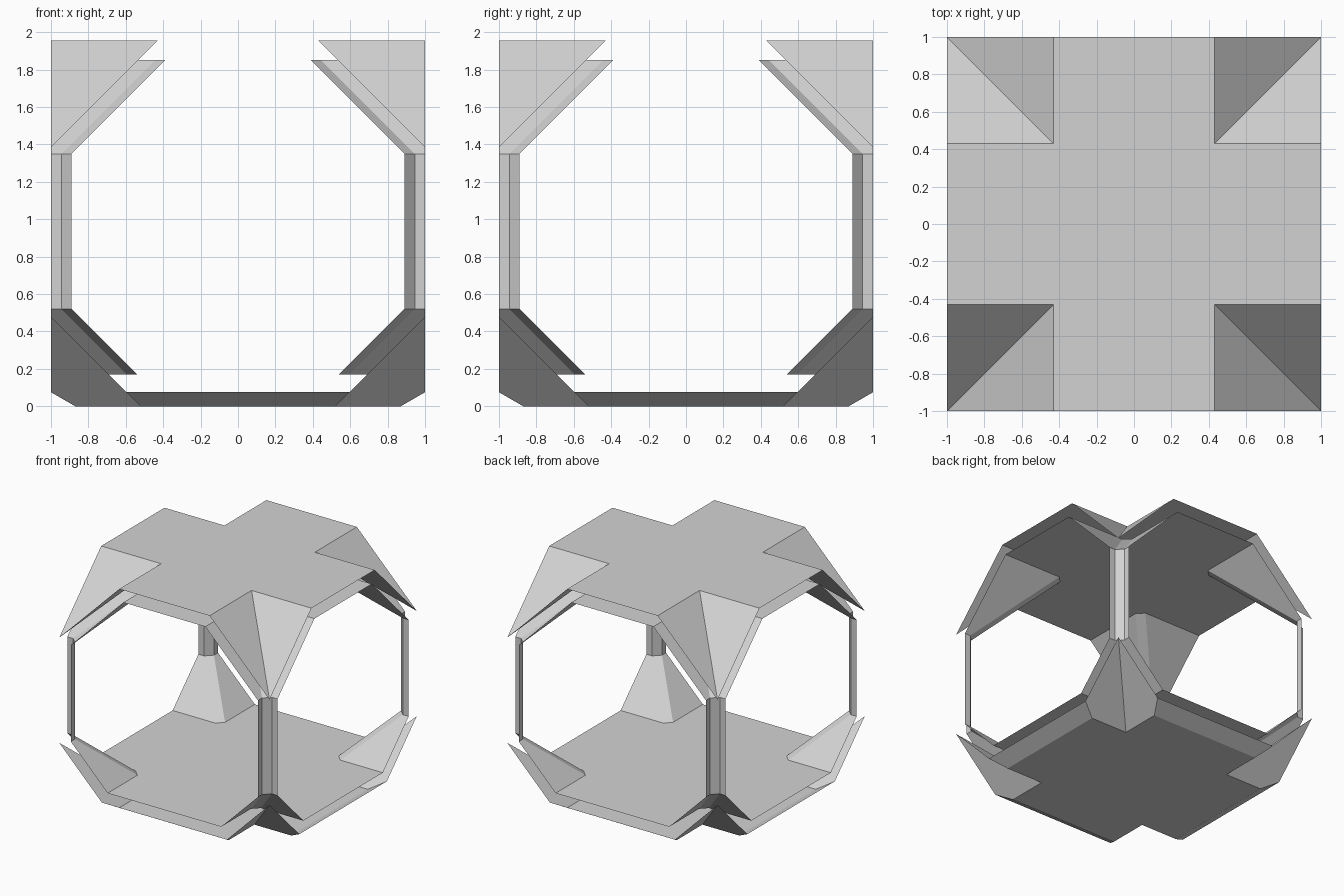
import bpy
import bmesh
from mathutils import Vector

cube = bpy.data.objects.get("Cube")
if cube:
    bpy.data.objects.remove(cube, do_unlink=True)

# One plain grey for every panel
grey = bpy.data.materials.new("light_grey")
grey.use_nodes = True
color = (0.65, 0.65, 0.65, 1)
grey.diffuse_color = color
grey.node_tree.nodes["Principled BSDF"].inputs["Base Color"].default_value = color

# Key sizes
EDGE = 1.0                                 # half width of the frame
ROOF, ROOF_NOTCH = 1.955, 0.43             # outer roof skin
CEIL, CEIL_NOTCH = 1.85, 0.39              # inner roof skin
DECK, DECK_NOTCH = 0.17, 0.54              # inner floor skin
BASE_NOTCH, BASE_EDGE, BEVEL = 0.52, 0.87, 0.075
POST, LOW, HIGH = 0.89, 0.52, 1.35         # post inset, bottom and top
CUT = 0.055                                # chamfer along the inner corners


def swap(poly):
    """Reflect a panel across the diagonal of its quarter."""
    return [(y, x, z) for x, y, z in poly]


def sheet(name, polys, facing):
    """Thin panels for one quarter, mirrored to all four corners."""
    bm = bmesh.new()
    for poly in polys:
        face = bm.faces.new([bm.verts.new(p) for p in poly])
        face.normal_update()
        if face.normal.dot(Vector(facing)) < 0:
            face.normal_flip()
    bmesh.ops.remove_doubles(bm, verts=bm.verts, dist=0.0001)
    mesh = bpy.data.meshes.new(name)
    bm.to_mesh(mesh)
    bm.free()
    mesh.materials.append(grey)
    obj = bpy.data.objects.new(name, mesh)
    bpy.context.collection.objects.link(obj)
    mirror = obj.modifiers.new("four_corners", "MIRROR")
    mirror.use_axis = (True, True, False)
    mirror.merge_threshold = 0.0001


def plate(name, z, edge, notch, cut, up):
    """Flat cross-shaped plate with its corners notched out."""
    outline = [(0, 0), (edge, 0), (edge, notch), (notch + cut, notch)]
    if cut:
        outline.append((notch, notch + cut))
    outline += [(notch, edge), (0, edge)]
    sheet(name, [[(x, y, z) for x, y in outline]], (0, 0, up))


def brace(name, notch, z, post_z, up):
    """Folded sloping corner with a chamfered valley, ending on the post."""
    a, b = notch, notch + CUT
    c, d = POST, POST + CUT
    side = [(c, EDGE, post_z), (c, d, post_z), (a, b, z), (a, EDGE, z)]
    valley = [(c, d, post_z), (d, c, post_z), (b, a, z), (a, b, z)]
    sheet(name, [side, valley, swap(side)], (-1, -1, up))


# Roof: outer plate with folded corners, inner ceiling and its braces
plate("roof", ROOF, EDGE, ROOF_NOTCH, 0, 1)
tip = (EDGE, EDGE, ROOF - EDGE + ROOF_NOTCH)
fold = [(ROOF_NOTCH, ROOF_NOTCH, ROOF), (ROOF_NOTCH, EDGE, ROOF), tip]
sheet("roof_corners", [fold, swap(fold)], (1, 1, 1))
plate("ceiling", CEIL, EDGE, CEIL_NOTCH, CUT, -1)
brace("upper_braces", CEIL_NOTCH, CEIL, HIGH, -1)

# Posts: open channels facing outward
section = [(POST, EDGE), (POST, POST + CUT), (POST + CUT, POST), (EDGE, POST)]
sheet("posts", [[(*p, LOW), (*q, LOW), (*q, HIGH), (*p, HIGH)]
                for p, q in zip(section, section[1:])], (-1, -1, 0))

# Floor: inner deck and braces, outer base with bevelled rim and folded corners
plate("deck", DECK, EDGE, DECK_NOTCH, CUT, 1)
brace("lower_braces", DECK_NOTCH, DECK, LOW, 1)
plate("base", 0, BASE_EDGE, BASE_NOTCH, 0, -1)
rim_end = (EDGE, BASE_NOTCH + BEVEL, BEVEL)
rim = [(BASE_EDGE, 0, 0), (EDGE, 0, BEVEL), rim_end, (BASE_EDGE, BASE_NOTCH, 0)]
sheet("base_rim", [rim, swap(rim)], (1, 1, -1))
fold = [(BASE_NOTCH, BASE_NOTCH, 0), (BASE_EDGE, BASE_NOTCH, 0), rim_end,
        (EDGE, EDGE, EDGE - BASE_NOTCH)]
sheet("base_corners", [fold, swap(fold)], (1, 1, -1))
